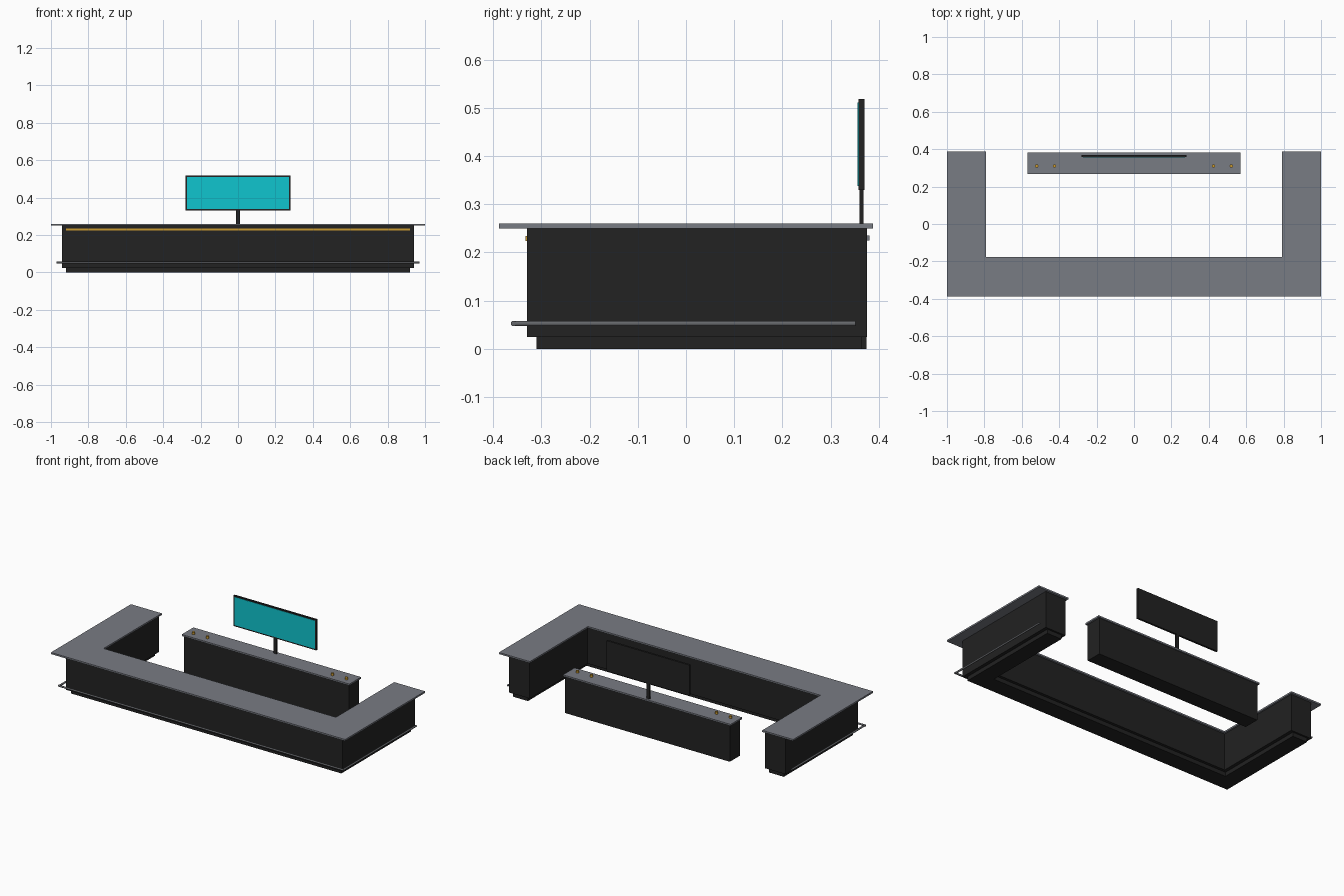
import bpy, bmesh, math
from mathutils import Vector

if "Cube" in bpy.data.objects:
    bpy.data.objects.remove(bpy.data.objects["Cube"])


def material(name, rgb):
    m = bpy.data.materials.new(name)
    m.diffuse_color = (*rgb, 1)
    m.use_nodes = True
    m.node_tree.nodes["Principled BSDF"].inputs["Base Color"].default_value = m.diffuse_color
    return m


BLACK = material("matte black", (0.016, 0.016, 0.016))
GREY = material("countertop grey", (0.19, 0.2, 0.23))
STEEL = material("rail grey", (0.13, 0.135, 0.145))
GOLD = material("gold", (0.6, 0.33, 0.03))
CYAN = material("screen cyan", (0.005, 0.56, 0.62))


def finish(name, bm, mat):
    bmesh.ops.recalc_face_normals(bm, faces=bm.faces)
    me = bpy.data.meshes.new(name)
    bm.to_mesh(me)
    bm.free()
    me.materials.append(mat)
    ob = bpy.data.objects.new(name, me)
    bpy.context.collection.objects.link(ob)
    return ob


def box(name, lo, hi, mat):
    bm = bmesh.new()
    bmesh.ops.create_cube(bm, size=1)
    for v in bm.verts:
        v.co = [l + (c + 0.5) * (h - l) for c, l, h in zip(v.co, lo, hi)]
    return finish(name, bm, mat)


def u_shape(name, outer_x, inner_x, front, inner_y, back, z0, z1, mat):
    """U-shaped outline, open at the back, extruded upwards."""
    half = [(outer_x, front), (outer_x, back), (inner_x, back), (inner_x, inner_y)]
    outline = half + [(-x, y) for x, y in reversed(half)]
    bm = bmesh.new()
    face = bm.faces.new([bm.verts.new((x, y, z0)) for x, y in outline])
    top = bmesh.ops.extrude_face_region(bm, geom=[face])["geom"]
    bmesh.ops.translate(bm, vec=(0, 0, z1 - z0),
                        verts=[g for g in top if isinstance(g, bmesh.types.BMVert)])
    return finish(name, bm, mat)


def rod(name, a, b, radius, mat, sides=16):
    a, b = Vector(a), Vector(b)
    bm = bmesh.new()
    bmesh.ops.create_cone(bm, cap_ends=True, segments=sides, radius1=radius,
                          radius2=radius, depth=(b - a).length)
    rot = (b - a).to_track_quat('Z', 'Y').to_matrix()
    for v in bm.verts:
        v.co = rot @ v.co + (a + b) / 2
    ob = finish(name, bm, mat)
    for p in ob.data.polygons:
        p.use_smooth = len(p.vertices) == 4
    return ob


# U-shaped bar: recessed plinth, body and overhanging countertop
u_shape("bar_plinth", 0.92, 0.82, -0.31, -0.205, 0.364, 0, 0.025, BLACK)
u_shape("bar_body", 0.94, 0.80, -0.33, -0.188, 0.375, 0.025, 0.25, BLACK)
u_shape("bar_countertop", 1.0, 0.79, -0.388, -0.177, 0.388, 0.25, 0.26, GREY)

# Gold light strip below the front overhang
box("front_light_strip", (-0.92, -0.333, 0.224), (0.92, -0.329, 0.234), GOLD)

# Foot rail along the front and both sides
rod("foot_rail_front", (-0.97, -0.358, 0.0525), (0.97, -0.358, 0.0525), 0.0055, STEEL)
for side, s in (("left", -1), ("right", 1)):
    rod("foot_rail_" + side, (s * 0.965, -0.36, 0.0525), (s * 0.965, 0.352, 0.0525), 0.0055, STEEL)

# Lower back counter
box("back_counter_body", (-0.56, 0.276, 0), (0.56, 0.374, 0.225), BLACK)
box("back_counter_top", (-0.57, 0.268, 0.225), (0.57, 0.381, 0.235), GREY)

# Small gold cups on the back counter
for i, x in enumerate((-0.52, -0.425, 0.425, 0.52)):
    rod(f"gold_cup_{i + 1}", (x, 0.31, 0.235), (x, 0.31, 0.248), 0.009, GOLD)

# Screen on its post
box("screen_post", (-0.01, 0.3595, 0.235), (0.01, 0.3685, 0.345), BLACK)
box("screen_frame", (-0.282, 0.358, 0.33), (0.282, 0.37, 0.518), BLACK)
box("screen_panel", (-0.273, 0.356, 0.338), (0.273, 0.359, 0.511), CYAN)
